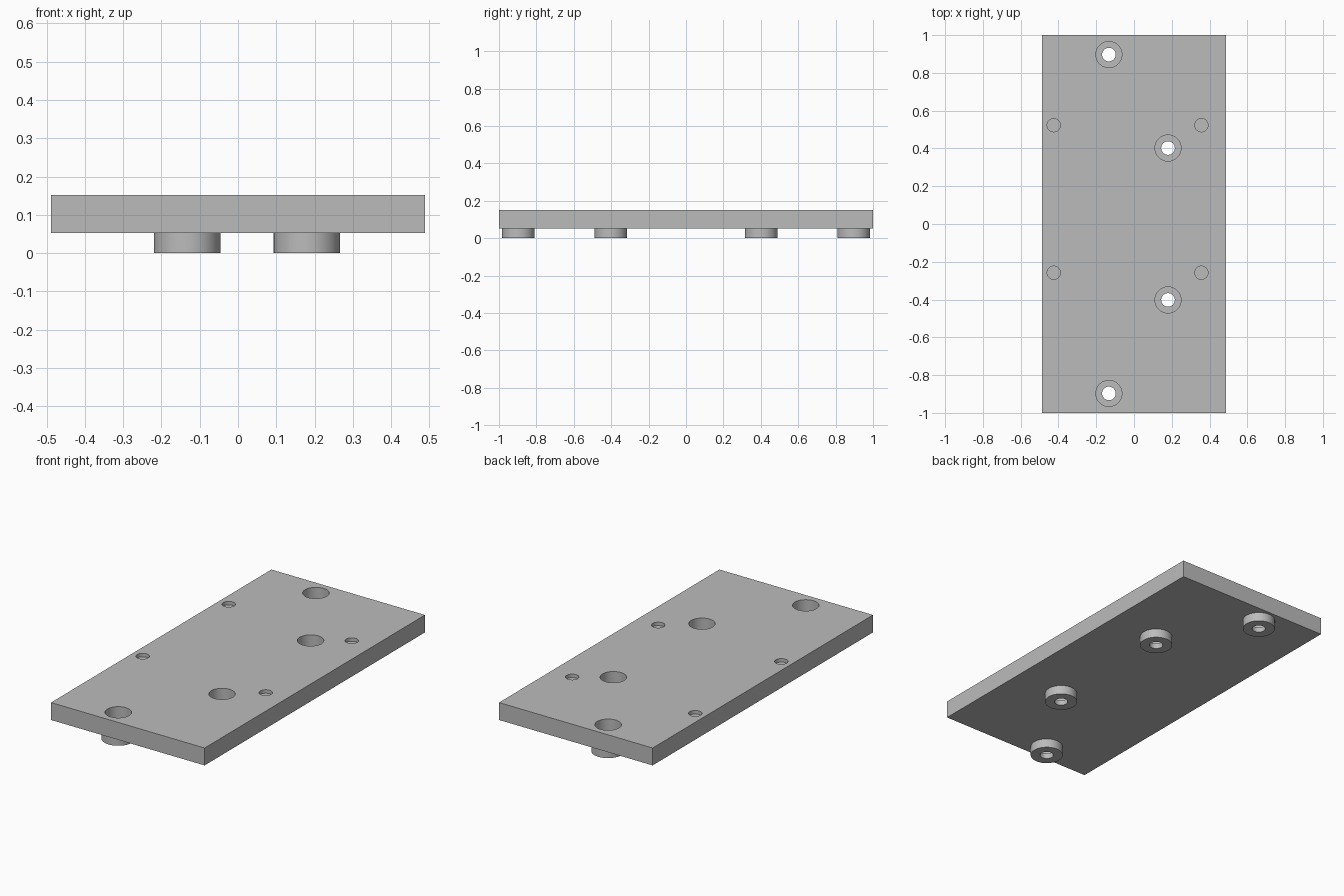
import bpy, bmesh, math
from mathutils import Vector

cube = bpy.data.objects.get("Cube")
if cube:
    bpy.data.objects.remove(cube, do_unlink=True)

WIDTH, LENGTH = 0.976, 2.0
UNDERSIDE, TOP = 0.052, 0.152
SCREW_SPOTS = [(x, s * y) for x, y in ((-0.133, 0.897), (0.18, 0.402)) for s in (-1, 1)]
PIN_SPOTS = [(x, y) for x in (-0.425, 0.357) for y in (-0.258, 0.523)]
BORE_R, HOLE_R, BOSS_R, PIN_R = 0.069, 0.036, 0.087, 0.035
SEAT, PIN_DEPTH, SIDES = 0.03, 0.02, 64

grey = bpy.data.materials.new("plain grey")
grey.use_nodes = True
grey.diffuse_color = (0.5, 0.5, 0.5, 1)
grey.node_tree.nodes["Principled BSDF"].inputs["Base Color"].default_value = grey.diffuse_color


def finish(name, bm):
    bmesh.ops.recalc_face_normals(bm, faces=bm.faces)
    mesh = bpy.data.meshes.new(name)
    bm.to_mesh(mesh)
    bm.free()
    mesh.materials.append(grey)
    obj = bpy.data.objects.new(name, mesh)
    bpy.context.collection.objects.link(obj)
    return obj


def activate(obj):
    bpy.ops.object.select_all(action='DESELECT')
    obj.select_set(True)
    bpy.context.view_layer.objects.active = obj


def smooth(obj):
    activate(obj)
    bpy.ops.object.shade_smooth_by_angle(angle=math.radians(30))


def add_cylinder(bm, x, y, radius, low, high):
    made = bmesh.ops.create_cone(bm, cap_ends=True, segments=SIDES, radius1=radius,
                                 radius2=radius, depth=high - low)
    bmesh.ops.translate(bm, verts=made["verts"], vec=(x, y, (low + high) / 2))


# Flat plate
bm = bmesh.new()
bmesh.ops.create_cube(bm, size=1)
bmesh.ops.scale(bm, verts=bm.verts, vec=(WIDTH, LENGTH, TOP - UNDERSIDE))
bmesh.ops.translate(bm, verts=bm.verts, vec=(0, 0, (TOP + UNDERSIDE) / 2))
plate = finish("plate", bm)

# Screw bores through the plate and shallow pin holes in its top
bm = bmesh.new()
for x, y in SCREW_SPOTS:
    add_cylinder(bm, x, y, BORE_R, 0, TOP + 0.1)
for x, y in PIN_SPOTS:
    add_cylinder(bm, x, y, PIN_R, TOP - PIN_DEPTH, TOP + 0.1)
cutter = finish("hole_cutter", bm)
cutter.hide_render = True
cut = plate.modifiers.new("holes", 'BOOLEAN')
cut.operation, cut.solver, cut.object = 'DIFFERENCE', 'EXACT', cutter
activate(plate)
bpy.ops.object.modifier_apply(modifier=cut.name)
bpy.data.objects.remove(cutter, do_unlink=True)
smooth(plate)

# Round bosses under the plate, each with a recessed seat and a through hole
profile = [(HOLE_R, 0), (BOSS_R, 0), (BOSS_R, UNDERSIDE),
           (BORE_R, UNDERSIDE), (BORE_R, SEAT), (HOLE_R, SEAT)]
for number, (x, y) in enumerate(SCREW_SPOTS, 1):
    bm = bmesh.new()
    ring = [bm.verts.new((r, 0, z)) for r, z in profile]
    edges = [bm.edges.new((ring[i - 1], ring[i])) for i in range(len(ring))]
    bmesh.ops.spin(bm, geom=ring + edges, cent=(0, 0, 0), axis=(0, 0, 1),
                   angle=math.tau, steps=SIDES)
    bmesh.ops.remove_doubles(bm, verts=bm.verts, dist=0.0005)
    boss = finish(f"screw_boss_{number}", bm)
    boss.location = Vector((x, y, 0))
    smooth(boss)
